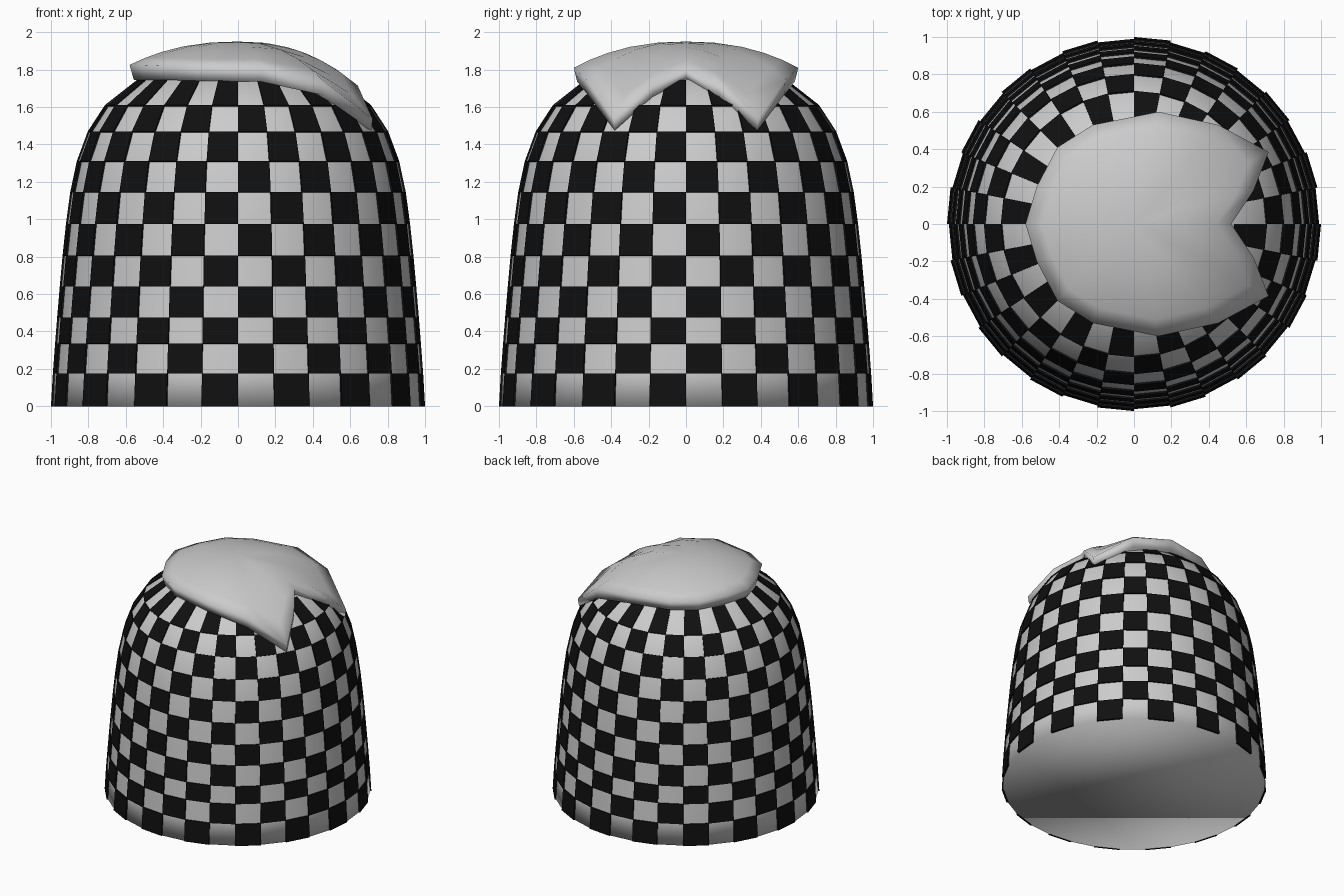
import bpy, bmesh
from math import cos, sin, pi

if "Cube" in bpy.data.objects:
    bpy.data.objects.remove(bpy.data.objects["Cube"])

N = 32
# (radius, height) of the outer dome, one entry per tile row edge
PROFILE = [(1.0, 0), (.99, .175), (.978, .335), (.967, .475), (.953, .64), (.938, .805),
           (.92, .975), (.897, 1.145), (.862, 1.31), (.803, 1.47), (.712, 1.61), (.54, 1.745)]


def ring_point(r, z, i):
    a = 2 * pi * i / N
    return (r * cos(a), r * sin(a), z)


def finish(bm, name, smooth, fix=True):
    if fix:
        bmesh.ops.recalc_face_normals(bm, faces=bm.faces)
    for f in bm.faces:
        f.smooth = smooth
    me = bpy.data.meshes.new(name)
    bm.to_mesh(me)
    bm.free()
    ob = bpy.data.objects.new(name, me)
    bpy.context.collection.objects.link(ob)
    return ob


def loft(bm, rings):
    for a, b in zip(rings, rings[1:]):
        n = len(a)
        for i in range(n):
            bm.faces.new((a[i], a[(i + 1) % n], b[(i + 1) % n], b[i]))


def fan(bm, ring, tip):
    c = bm.verts.new(tip)
    for i in range(len(ring)):
        bm.faces.new((ring[i], ring[(i + 1) % len(ring)], c))


# dome body, closed underneath
bm = bmesh.new()
body = [(r - .01, z) for r, z in PROFILE] + [(.3, 1.81)]
rings = [[bm.verts.new(ring_point(r, z, i)) for i in range(N)] for r, z in body]
loft(bm, rings)
fan(bm, rings[-1], (0, 0, 1.84))
bm.faces.new(rings[0])
finish(bm, "dome_body", True)

# raised black tiles in a checker pattern
bm = bmesh.new()
for j, ((r0, z0), (r1, z1)) in enumerate(zip(PROFILE, PROFILE[1:])):
    for i in range(N):
        if (i + j) % 2:
            bm.faces.new([bm.verts.new(ring_point(r, z, k)) for r, z, k in
                          ((r0, z0, i), (r0, z0, i + 1), (r1, z1, i + 1), (r1, z1, i))])
tiles = finish(bm, "checker_tiles", False, fix=False)
mod = tiles.modifiers.new("thickness", 'SOLIDIFY')
mod.thickness = .015
mod.offset = -1
black = bpy.data.materials.new("black")
black.diffuse_color = (.005, .005, .005, 1)
black.use_nodes = True
black.node_tree.nodes["Principled BSDF"].inputs["Base Color"].default_value = black.diffuse_color
tiles.data.materials.append(black)

# draped cap: half outline (x, y, lower edge z, wall height, lower edge scale)
HALF = [(-.58, 0, 1.745, .08, .96), (-.52, .2, 1.745, .08, .96), (-.41, .41, 1.745, .075, .96),
        (-.22, .53, 1.74, .075, .96), (.13, .6, 1.735, .075, .97), (.45, .53, 1.665, .08, .99),
        (.72, .385, 1.475, .06, .99), (.64, .18, 1.655, .06, .99), (.52, 0, 1.745, .06, .99)]
outline = HALF + [(x, -y, *rest) for x, y, *rest in HALF[-2:0:-1]]
bm = bmesh.new()
TOP = 1.95
rings = [[bm.verts.new((x * s, y * s, z)) for x, y, z, h, s in outline]]
for t in (1, .85, .7, .5, .25):
    rings.append([bm.verts.new((x * t, y * t, TOP - (TOP - z - h) * t ** 2.3))
                  for x, y, z, h, s in outline])
loft(bm, rings)
fan(bm, rings[-1], (0, 0, TOP))
fan(bm, rings[0], (0, 0, 1.8))
finish(bm, "draped_cap", True)
